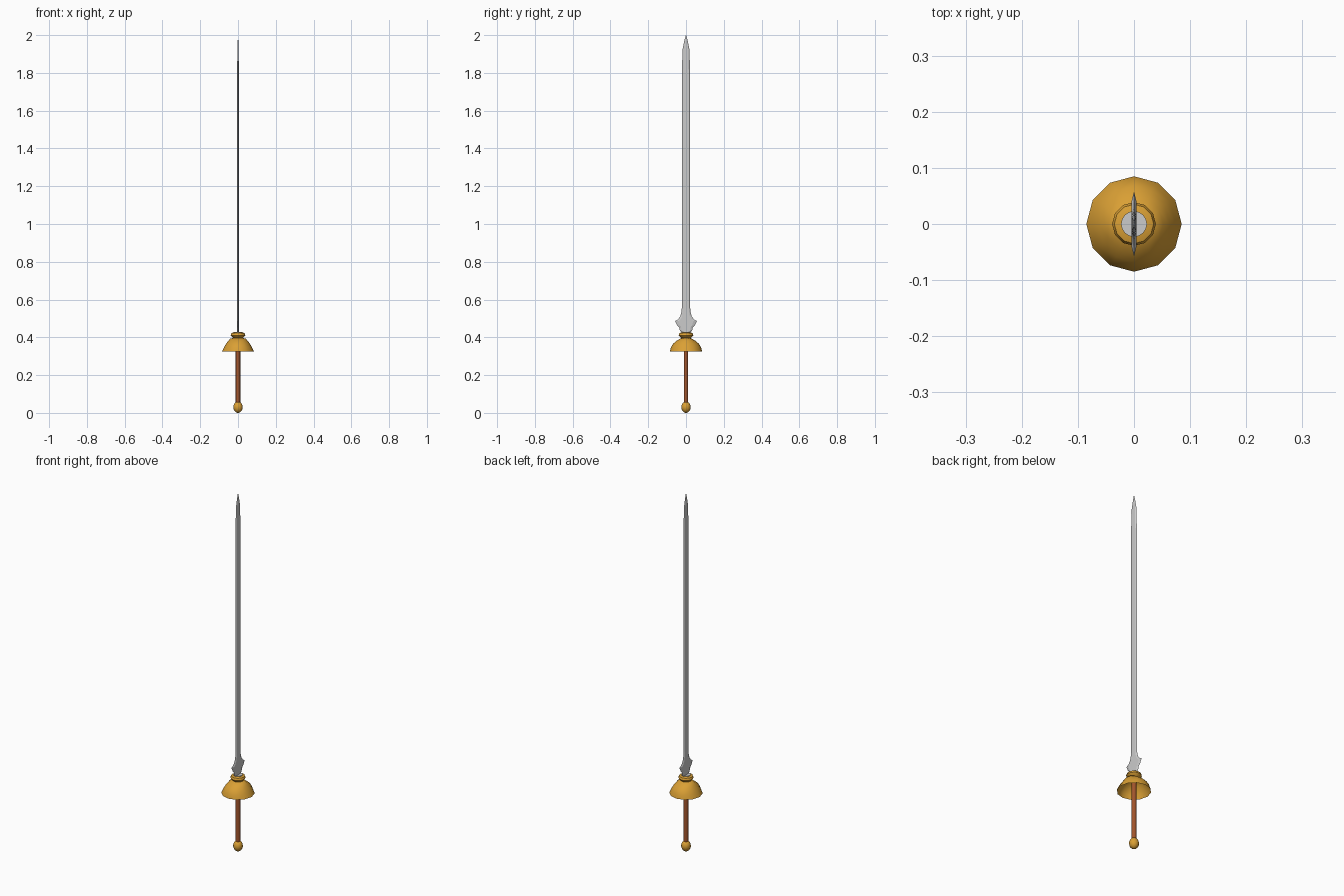
import bpy, bmesh, math

if "Cube" in bpy.data.objects:
    bpy.data.objects.remove(bpy.data.objects["Cube"])


def material(name, rgb):
    m = bpy.data.materials.new(name)
    m.diffuse_color = (*rgb, 1)
    m.use_nodes = True
    m.node_tree.nodes["Principled BSDF"].inputs["Base Color"].default_value = m.diffuse_color
    return m


gold = material("gold", (0.70, 0.35, 0.035))
leather = material("brown_leather", (0.36, 0.09, 0.025))
steel = material("steel", (0.60, 0.60, 0.60))


def finish(name, bm, mat, smooth_angle=None):
    bmesh.ops.recalc_face_normals(bm, faces=bm.faces)
    me = bpy.data.meshes.new(name)
    bm.to_mesh(me)
    bm.free()
    me.materials.append(mat)
    ob = bpy.data.objects.new(name, me)
    bpy.context.collection.objects.link(ob)
    if smooth_angle:
        bpy.ops.object.select_all(action='DESELECT')
        ob.select_set(True)
        bpy.context.view_layer.objects.active = ob
        bpy.ops.object.shade_smooth_by_angle(angle=math.radians(smooth_angle))
    return ob


def loft(bm, rings, cap_bottom=True, cap_top=True):
    """Bridge rings of equal point counts into a tube."""
    vs = [[bm.verts.new(p) for p in ring] for ring in rings]
    n = len(vs[0])
    for a, b in zip(vs, vs[1:]):
        for i in range(n):
            j = (i + 1) % n
            bm.faces.new((a[i], a[j], b[j], b[i]))
    if cap_bottom:
        bm.faces.new(vs[0][::-1])
    if cap_top:
        bm.faces.new(vs[-1])


def lathe(name, profile, sides, mat, smooth=40, **caps):
    """Profile points are (x radius, y radius, z)."""
    bm = bmesh.new()
    angles = [2 * math.pi * i / sides for i in range(sides)]
    loft(bm, [[(rx * math.cos(a), ry * math.sin(a), z) for a in angles]
              for rx, ry, z in profile], **caps)
    return finish(name, bm, mat, smooth)


# Egg-shaped pommel
lathe("pommel", [(0.025 * math.sin(t), 0.025 * math.sin(t), 0.032 - 0.03 * math.cos(t) - 0.002)
                 for t in (math.pi * (0.04 + 0.92 * i / 8) for i in range(9))], 12, gold)

# Grip rod running up inside the bell
lathe("grip", [(0.012, 0.012, 0.05), (0.012, 0.012, 0.39)], 10, leather)

# Bell guard, open underneath, fuller front-to-back seen from the side
lathe("bell_guard", [(0.085, 0.085, 0.325), (0.074, 0.080, 0.347), (0.063, 0.068, 0.366),
                     (0.052, 0.051, 0.381), (0.040, 0.030, 0.394), (0.018, 0.018, 0.397)],
      12, gold, 50, cap_bottom=False)

# Flared collar above the bell
lathe("collar", [(0.018, 0.018, 0.393), (0.027, 0.027, 0.397), (0.039, 0.039, 0.411),
                 (0.035, 0.035, 0.422), (0.023, 0.023, 0.426)], 12, gold, 30)

# Steel seat disc for the blade
lathe("blade_seat", [(0.023, 0.023, 0.424), (0.023, 0.023, 0.429)], 16, steel, 30)

# Blade: flat hexagonal section swept along an outline with two lugs near the base
outline = [(0.024, 0.426), (0.032, 0.435), (0.036, 0.452), (0.047, 0.463), (0.058, 0.486),
           (0.042, 0.495), (0.030, 0.512), (0.024, 0.535), (0.022, 0.56),
           (0.022, 1.80), (0.018, 1.925), (0.009, 1.97), (0.0008, 2.0)]
bm = bmesh.new()
sections = []
for w, z in outline:
    t = 0.0045 if z < 1.9 else 0.0045 * (2.005 - z) / 0.105
    f = min(w * 0.68, 0.8 * w)
    sections.append([(0, -w, z), (t, -f, z), (t, f, z), (0, w, z), (-t, f, z), (-t, -f, z)])
loft(bm, sections)
finish("blade", bm, steel)
